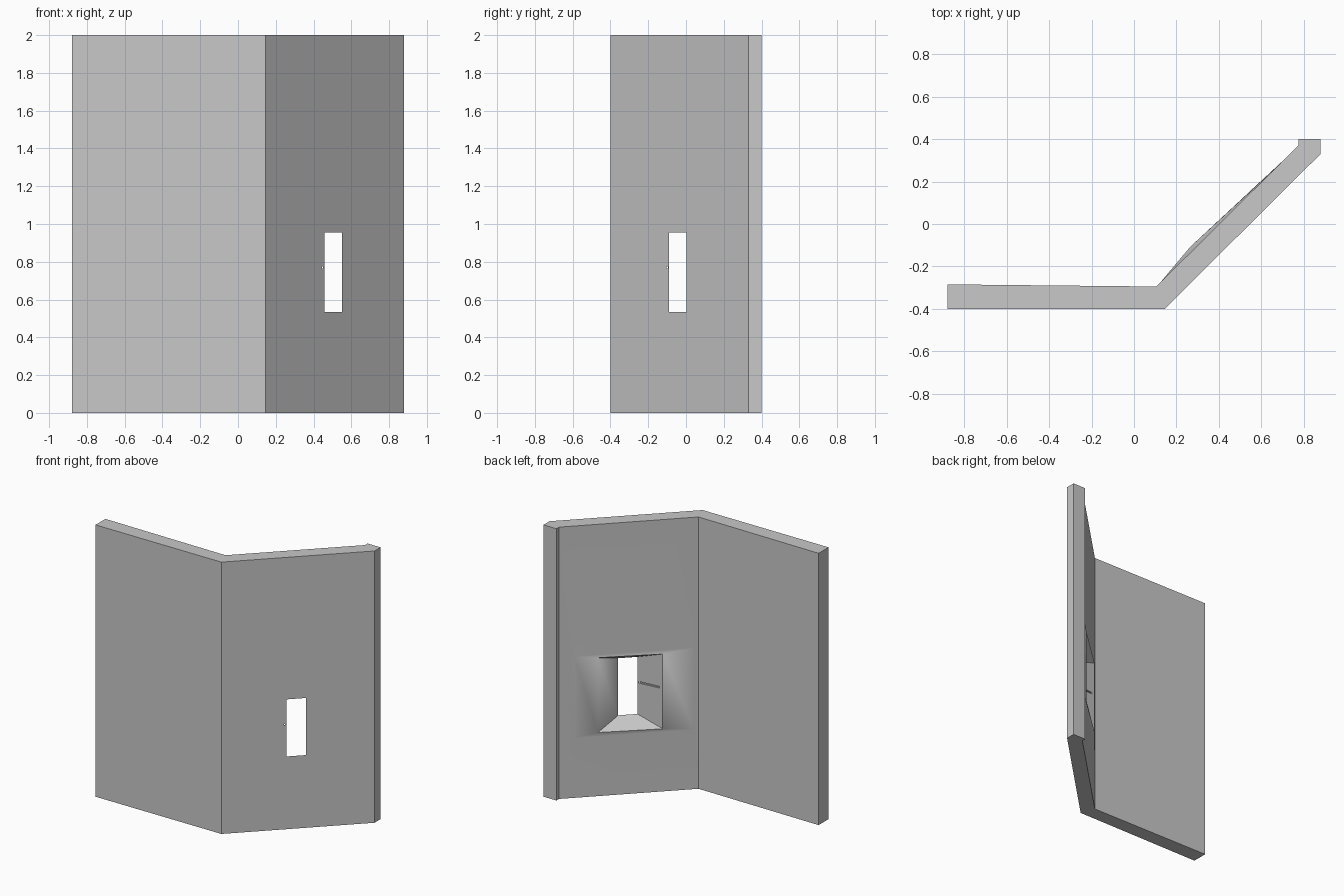
import bpy, bmesh, math
from mathutils import Matrix

cube = bpy.data.objects.get("Cube")
if cube:
    bpy.data.objects.remove(cube, do_unlink=True)

# One plain grey for the stone
stone = bpy.data.materials.new("light grey stone")
stone.use_nodes = True
stone.diffuse_color = (0.58, 0.58, 0.58, 1)
stone.node_tree.nodes["Principled BSDF"].inputs["Base Color"].default_value = stone.diffuse_color


def make_object(name, bm):
    bmesh.ops.recalc_face_normals(bm, faces=bm.faces)
    mesh = bpy.data.meshes.new(name)
    bm.to_mesh(mesh)
    bm.free()
    mesh.materials.append(stone)
    obj = bpy.data.objects.new(name, mesh)
    bpy.context.collection.objects.link(obj)
    return obj


# Plan of the two wings, counter-clockwise from the free end of the straight wing
PLAN = [(-0.88, -0.40), (0.145, -0.40), (0.88, 0.33), (0.88, 0.40),
        (0.775, 0.40), (0.775, 0.37), (0.105, -0.295), (-0.88, -0.285)]
HEIGHT = 2.0
FRONT, BACK = 1, 5      # sides of the angled wing that the slit pierces

bm = bmesh.new()
low = [bm.verts.new((x, y, 0)) for x, y in PLAN]
top = [bm.verts.new((x, y, HEIGHT)) for x, y in PLAN]
bm.faces.new(low[::-1])
bm.faces.new(top)
n = len(PLAN)
for i in range(n):
    if i not in (FRONT, BACK):
        j = (i + 1) % n
        bm.faces.new((low[i], low[j], top[j], top[i]))


def ring(left, right, z0, z1):
    """Rectangle standing on two plan points."""
    pts = [(*left, z0), (*right, z0), (*right, z1), (*left, z1)]
    return [bm.verts.new(p) for p in pts]


# Splayed window slit: outer wall, narrow mouth, wide raised rim, surround, inner wall
rings = [
    [low[1], low[2], top[2], top[1]],
    ring((0.458, -0.089), (0.55, 0.0023), 0.535, 0.955),
    ring((0.265, -0.108), (0.585, 0.187), 0.47, 1.02),
    ring((0.125, -0.275), (0.70, 0.2961), 0.44, 1.04),
    [low[6], low[5], top[5], top[6]],
]
for a, b in zip(rings, rings[1:]):
    for i in range(4):
        j = (i + 1) % 4
        bm.faces.new((a[i], a[j], b[j], b[i]))
wall = make_object("angled_wall", bm)

# Thin joint across one side of the slit
bm = bmesh.new()
bmesh.ops.create_cube(bm, size=1, matrix=Matrix.Translation((0.37, -0.09, 0.77))
                      @ Matrix.Rotation(math.radians(6), 4, "Z")
                      @ Matrix.Diagonal((0.16, 0.04, 0.012, 1)))
cutter = make_object("joint_cutter", bm)
cutter.hide_render = True

bpy.ops.object.select_all(action="DESELECT")
wall.select_set(True)
bpy.context.view_layer.objects.active = wall
cut = wall.modifiers.new("joint", "BOOLEAN")
cut.operation = "DIFFERENCE"
cut.solver = "EXACT"
cut.object = cutter
bpy.ops.object.modifier_apply(modifier=cut.name)
bpy.data.objects.remove(cutter, do_unlink=True)

bpy.ops.object.shade_smooth_by_angle(angle=math.radians(37))
